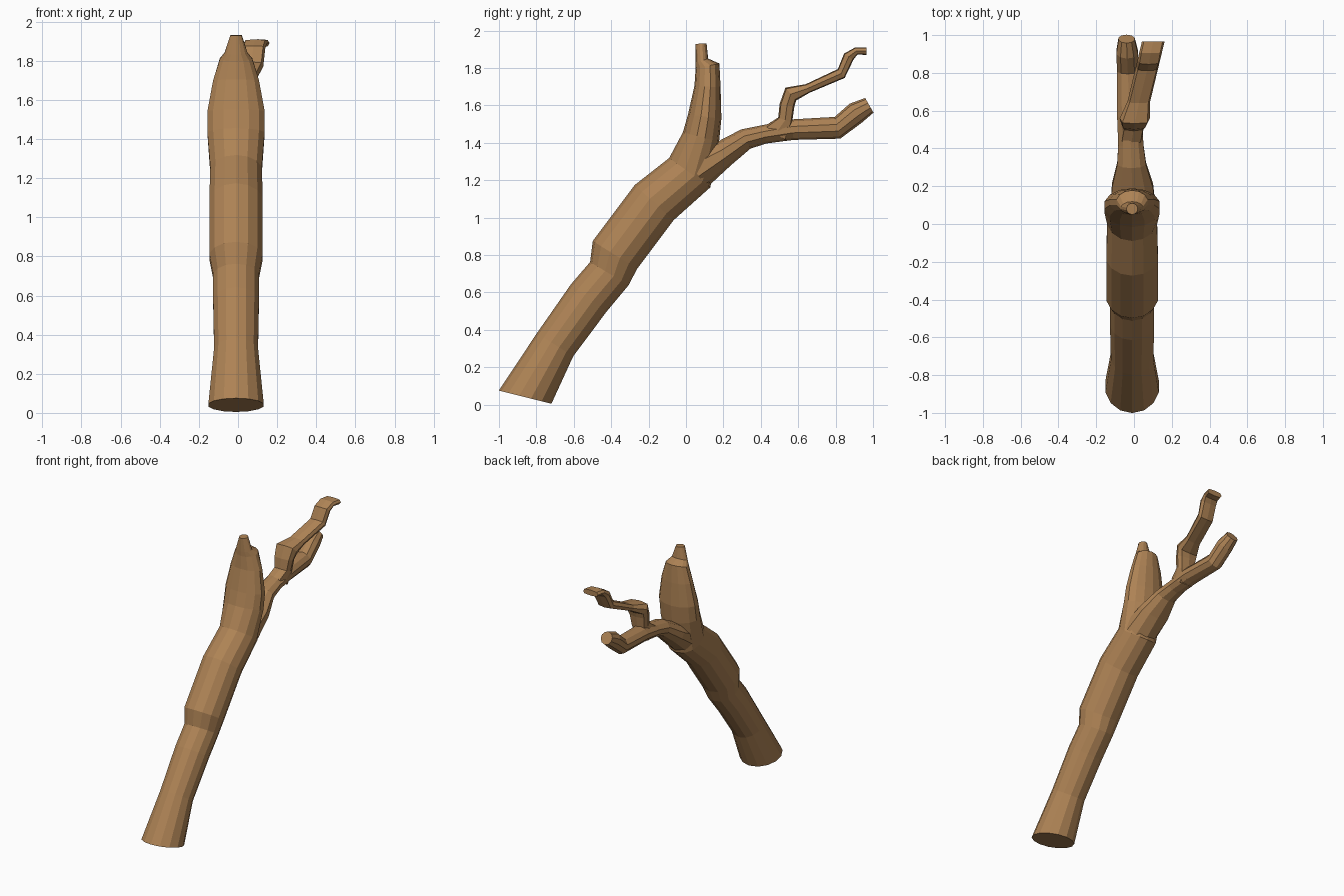
import bpy, bmesh, math
from mathutils import Vector

cube = bpy.data.objects.get("Cube")
if cube:
    bpy.data.objects.remove(cube, do_unlink=True)

bark = bpy.data.materials.new("brown_bark")
bark.use_nodes = True
brown = (0.42, 0.225, 0.09, 1)
bark.diffuse_color = brown
bark.node_tree.nodes["Principled BSDF"].inputs["Base Color"].default_value = brown


def signed_power(value, power):
    return math.copysign(abs(value) ** power, value)


def cross_section(bm, centre, along, depth, width, sides, power):
    """Ring of vertices square to the growing direction; a low power makes it boxy."""
    across = Vector((1, 0, 0))
    upward = across.cross(along).normalized()
    ring = []
    for i in range(sides):
        angle = math.tau * i / sides
        up = upward * depth * signed_power(math.cos(angle), power)
        out = across * width * signed_power(math.sin(angle), power)
        ring.append(bm.verts.new(centre + up + out))
    return ring


def grow(name, path, sides, shift=0, lean=0, start=None, flat_width=None, power=1):
    """Skin a path of (y, z, depth, optional width); x follows y by shift and lean."""
    bm = bmesh.new()
    centres = [Vector((shift + lean * y, y, z)) for y, z, *size in path]
    last = len(path) - 1
    rings = []
    for i, (y, z, depth, *width) in enumerate(path):
        along = centres[min(i + 1, last)] - centres[max(i - 1, 0)]
        if start and i == 0:
            along = Vector(start)
        half_width = width[0] if width else flat_width or depth
        rings.append(cross_section(bm, centres[i], along, depth, half_width, sides, power))

    # Side walls between neighbouring rings, then both end caps
    for lower, upper in zip(rings, rings[1:]):
        for i in range(sides):
            bm.faces.new((lower[i - 1], lower[i], upper[i], upper[i - 1]))
    for cap in (rings[0], rings[-1]):
        bm.faces.new(cap)
    bmesh.ops.recalc_face_normals(bm, faces=bm.faces)

    mesh = bpy.data.meshes.new(name)
    bm.to_mesh(mesh)
    bm.free()
    mesh.materials.append(bark)
    branch = bpy.data.objects.new(name, mesh)
    bpy.context.collection.objects.link(branch)


# Leaning round trunk with a knot, then a flatter stump broken to a point
trunk_path = [
    (-.86, .04, .145),
    (-.7, .32, .115),
    (-.52, .57, .12),
    (-.41, .7, .12),
    (-.38, .8, .14),
    (-.17, 1.08, .14),
    (.02, 1.24, .135),
]
stump_path = [
    (.08, 1.43, .1, .15),
    (.1, 1.54, .09, .15),
    (.115, 1.7, .07, .12),
    (.115, 1.81, .065, .085),
    (.085, 1.84, .035, .06),
    (.08, 1.93, .03),
]
grow("trunk", trunk_path + stump_path, sides=14, shift=-.01, start=(0, .25, 1))

# Side limb that leaves the trunk and carries on into the lower fork
lower_path = [
    (.05, 1.25, .11, .125),
    (.2, 1.34, .073, .115),
    (.32, 1.42, .057, .08),
    (.42, 1.445, .05, .07),
    (.57, 1.47, .055, .07),
    (.81, 1.48, .06),
    (.91, 1.56, .06),
    (.98, 1.6, .045),
]
grow("lower_branch", lower_path, sides=10, lean=-.04)

# Angular upper fork that rises, bends outward and ends in a hooked tip
upper_path = [
    (.48, 1.45, .07),
    (.53, 1.52, .04),
    (.54, 1.6, .04, .07),
    (.56, 1.66, .045, .08),
    (.65, 1.69, .025),
    (.83, 1.77, .03),
    (.87, 1.86, .03),
    (.91, 1.89, .02),
    (.965, 1.89, .02),
]
grow("upper_branch", upper_path, sides=8, shift=-.13, lean=.24, flat_width=.06, power=.55)
